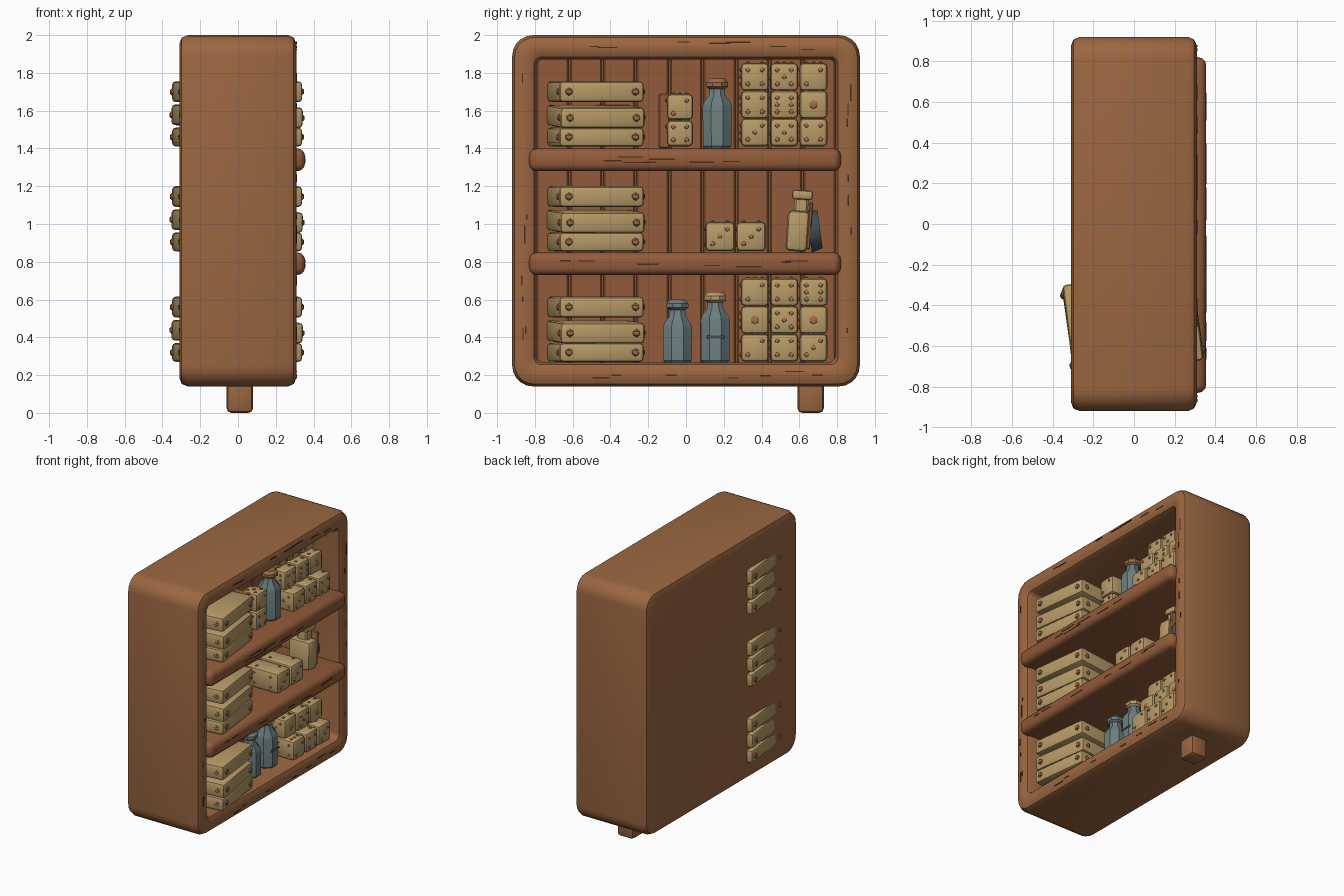
import bpy, bmesh, math, random
from mathutils import Matrix, Vector

random.seed(4)
if "Cube" in bpy.data.objects:
    bpy.data.objects.remove(bpy.data.objects["Cube"])


def material(name, r, g, b):
    m = bpy.data.materials.new(name)
    m.use_nodes = True
    m.diffuse_color = (r, g, b, 1)
    m.node_tree.nodes["Principled BSDF"].inputs["Base Color"].default_value = (r, g, b, 1)
    return m


wood = material("brown wood", 0.33, 0.135, 0.052)
shelf_wood = material("reddish wood", 0.29, 0.105, 0.042)
dark = material("dark crack", 0.07, 0.025, 0.012)
bone = material("tan", 0.48, 0.33, 0.14)
stud = material("rust stud", 0.34, 0.15, 0.06)
glass = material("slate blue", 0.15, 0.21, 0.215)
dark_glass = material("deep slate", 0.055, 0.08, 0.095)


def finish(name, bm, mats, smooth=35):
    bmesh.ops.recalc_face_normals(bm, faces=bm.faces)
    me = bpy.data.meshes.new(name)
    bm.to_mesh(me)
    bm.free()
    for m in mats:
        me.materials.append(m)
    me.shade_smooth()
    me.set_sharp_from_angle(angle=math.radians(smooth))
    ob = bpy.data.objects.new(name, me)
    bpy.context.collection.objects.link(ob)
    return ob


def box(name, lo, hi, mat, bevel=0.02, segments=2, matrix=None):
    lo, hi = Vector(lo), Vector(hi)
    bm = bmesh.new()
    bmesh.ops.create_cube(bm, size=1, matrix=Matrix.LocRotScale((lo + hi) / 2, None, hi - lo))
    if bevel:
        bmesh.ops.bevel(bm, geom=bm.edges[:], offset=bevel, segments=segments,
                        profile=0.5, affect='EDGES')
    if matrix:
        bm.transform(matrix)
    return finish(name, bm, [mat])


def knob(bm, loc, radius, axis, depth):
    scale = [radius] * 3
    scale[axis] = depth
    bmesh.ops.create_icosphere(bm, subdivisions=1, radius=1,
                               matrix=Matrix.LocRotScale(Vector(loc), None, Vector(scale)))


# Cabinet: rounded rectangle lofted round the outside, over the rim and into the recess
def rounded_ring(bm, x, inset):
    r = max(0.11 - inset * 0.6, 0.04)
    hy, hz = 0.92 - inset, 0.93 - inset
    ring = []
    for q, (sy, sz) in enumerate([(1, 1), (-1, 1), (-1, -1), (1, -1)]):
        for i in range(6):
            a = math.pi / 2 * (q + i / 5)
            ring.append(bm.verts.new((x, sy * (hy - r) + r * math.cos(a),
                                      1.07 + sz * (hz - r) + r * math.sin(a))))
    return ring


bm = bmesh.new()
profile = [(-0.31, 0.045), (-0.298, 0.013), (-0.265, 0), (0.265, 0), (0.295, 0.013),
           (0.31, 0.045), (0.31, 0.085), (0.295, 0.115), (0.265, 0.128), (-0.2, 0.128)]
rings = [rounded_ring(bm, x, inset) for x, inset in profile]
for a, b in zip(rings, rings[1:]):
    for i in range(len(a)):
        j = (i + 1) % len(a)
        bm.faces.new((a[i], a[j], b[j], b[i]))
bm.faces.new(rings[0])
bm.faces.new(rings[-1])
finish("cabinet", bm, [wood])

# Back planks, shelves and foot
plank = 1.59 / 9
for i in range(9):
    y = -0.795 + i * plank
    box("back_plank", (-0.22, y + 0.004, 0.26), (-0.18, y + plank - 0.004, 1.88),
        shelf_wood, 0.008, 1)
for z in (0.73, 1.28):
    box("shelf", (-0.21, -0.83, z), (0.355, 0.82, z + 0.12), shelf_wood, 0.04, 3)
box("foot", (-0.06, 0.59, 0), (0.08, 0.73, 0.2), wood, 0.025)

# Cracks along the rim and shelf fronts
for i in range(7):
    for z, x in ((0.2, 0.308), (1.94, 0.308), (0.79, 0.353), (1.34, 0.353)):
        y, w = random.uniform(-0.7, 0.7), random.uniform(0.02, 0.07)
        dz = random.uniform(-0.02, 0.02)
        box("crack", (x, y - w, z + dz), (x + 0.004, y + w, z + dz + 0.007), dark, 0)
    for side in (-0.86, 0.86):
        z, w = random.uniform(0.35, 1.8), random.uniform(0.01, 0.05)
        y = side + random.uniform(-0.015, 0.015)
        box("crack", (0.308, y, z - w), (0.312, y + 0.007, z + w), dark, 0)

# Stacks of slanted studded cases
for base in (0.27, 0.855, 1.41):
    for z0, z1, yaw, pitch in ((0, 0.1, 7, 0), (0.105, 0.215, 8, 1.5), (0.235, 0.345, 7, 0)):
        h = (z1 - z0) / 2
        m = (Matrix.Translation((-0.005, -0.485, base + z0 + h))
             @ Matrix.Rotation(math.radians(yaw), 4, 'Z')
             @ Matrix.Rotation(math.radians(pitch), 4, 'Y'))
        box("case", (-0.322, -0.225, -h), (0.322, 0.225, h), bone, 0.02, 2, m)
        bm = bmesh.new()
        for x in (-0.322, 0.322):
            for y in (-0.175, 0.18):
                knob(bm, (x, y, 0), 0.022, 0, 0.016)
        for y in (-0.225, 0.225):
            for x in (-0.24, 0.27):
                knob(bm, (x, y, 0), 0.02, 1, 0.013)
        bm.transform(m)
        finish("case_studs", bm, [stud])

# Dice with raised pips
CORNERS = [(-1, -1), (1, 1), (-1, 1), (1, -1)]
PIPS = {1: [(0, 0)], 2: CORNERS[:2], 3: CORNERS[:2] + [(0, 0)], 4: CORNERS,
        5: CORNERS + [(0, 0)], 6: CORNERS + [(-1, 0), (1, 0)]}


def die(front, y, z, size=0.15, depth=0.15, faces=(1, 2, 3)):
    half = Vector((depth, size, size)) / 2
    c = Vector((front - depth / 2, y, z + size / 2))
    box("die", c - half * 0.985, c + half * 0.985, bone, 0.022)
    bm = bmesh.new()
    # pips on the open side, the front-facing side and the top
    for axis, sign, n in ((0, 1, faces[0]), (1, -1, faces[1]), (2, 1, faces[2])):
        u, v = [k for k in range(3) if k != axis]
        for a, b in PIPS[n]:
            p = c.copy()
            p[axis] += sign * half[axis] * 0.985
            p[u] += a * half[u] * 0.5
            p[v] += b * half[v] * 0.5
            knob(bm, p, 0.025 if n == 1 else 0.014, axis, 0.008)
    finish("die_pips", bm, [stud])


for base, numbers in ((1.41, (3, 5, 4, 4, 6, 1, 4, 5, 2)), (0.27, (2, 4, 3, 1, 5, 1, 2, 4, 6))):
    for i, n in enumerate(numbers):
        row, col = divmod(i, 3)
        die(0.27 - row * 0.07, 0.365 + col * 0.155, base + row * 0.147, 0.15, 0.18,
            (n, 1 + (n + 1) % 6, 1 + (n + 3) % 6))
for y, n in ((0.18, 3), (0.345, 3)):
    die(0.27, y, 0.855, 0.158, 0.28, (n, 4, 2))
for z, n in ((1.41, 4), (1.55, 2)):
    die(0.23, -0.032, z, 0.14, 0.14, (n, 3, 5))
box("wood_block", (0.02, -0.145, 1.4), (0.17, -0.085, 1.69), shelf_wood, 0.008, 1)


# Eight-sided bottles, turned from a profile
def lathe(name, x, y, z, outline, mat, sides=8):
    bm = bmesh.new()
    loops = []
    for r, h in outline:
        r /= math.cos(math.pi / sides)
        loops.append([bm.verts.new((x + r * math.cos(a), y + r * math.sin(a), z + h))
                      for a in [(k + 0.5) * math.tau / sides for k in range(sides)]])
    for a, b in zip(loops, loops[1:]):
        for i in range(sides):
            j = (i + 1) % sides
            bm.faces.new((a[i], a[j], b[j], b[i]))
    bm.faces.new(loops[0])
    bm.faces.new(loops[-1])
    return finish(name, bm, [mat])


def bottle(x, y, z, height, cap):
    s = height - 0.13
    lathe("bottle", x, y, z, [(0.066, 0), (0.075, 0.012), (0.077, s - 0.02), (0.07, s + 0.005),
                              (0.042, s + 0.045), (0.04, s + 0.09)], glass)
    lathe("bottle_cap", x, y, z + s + 0.075, [(0.043, 0), (0.057, 0.012), (0.057, 0.035),
                                             (0.04, 0.055)], cap)


bottle(0.15, 0.165, 1.4, 0.37, stud)
bottle(0.13, -0.045, 0.265, 0.335, glass)
bottle(0.13, 0.155, 0.265, 0.375, bone)
box("bottle_label", (0.203, 0.11, 0.395), (0.211, 0.2, 0.41), dark_glass, 0)

# Flat flask leaning beside a dark round plate
lean = Matrix.Translation((0.13, 0.59, 0.85)) @ Matrix.Rotation(math.radians(-4), 4, 'X')
box("flask_body", (-0.08, -0.065, 0.005), (0.1, 0.05, 0.22), bone, 0.025, 2, lean)
box("flask_neck", (-0.03, -0.035, 0.2), (0.05, 0.04, 0.3), bone, 0.01, 1, lean)
box("flask_cap", (-0.045, -0.05, 0.28), (0.065, 0.06, 0.33), bone, 0.015, 2, lean)
box("flask_strap", (-0.06, 0.045, 0.02), (0.09, 0.065, 0.27), stud, 0.006, 1, lean)
bm = bmesh.new()
bmesh.ops.create_cone(bm, cap_ends=True, segments=20, radius1=0.115, radius2=0.1, depth=0.06,
                      matrix=Matrix.Translation((0.1, 0.68, 0.967))
                      @ Matrix.Rotation(math.radians(-82), 4, 'X'))
finish("round_plate", bm, [dark_glass])
